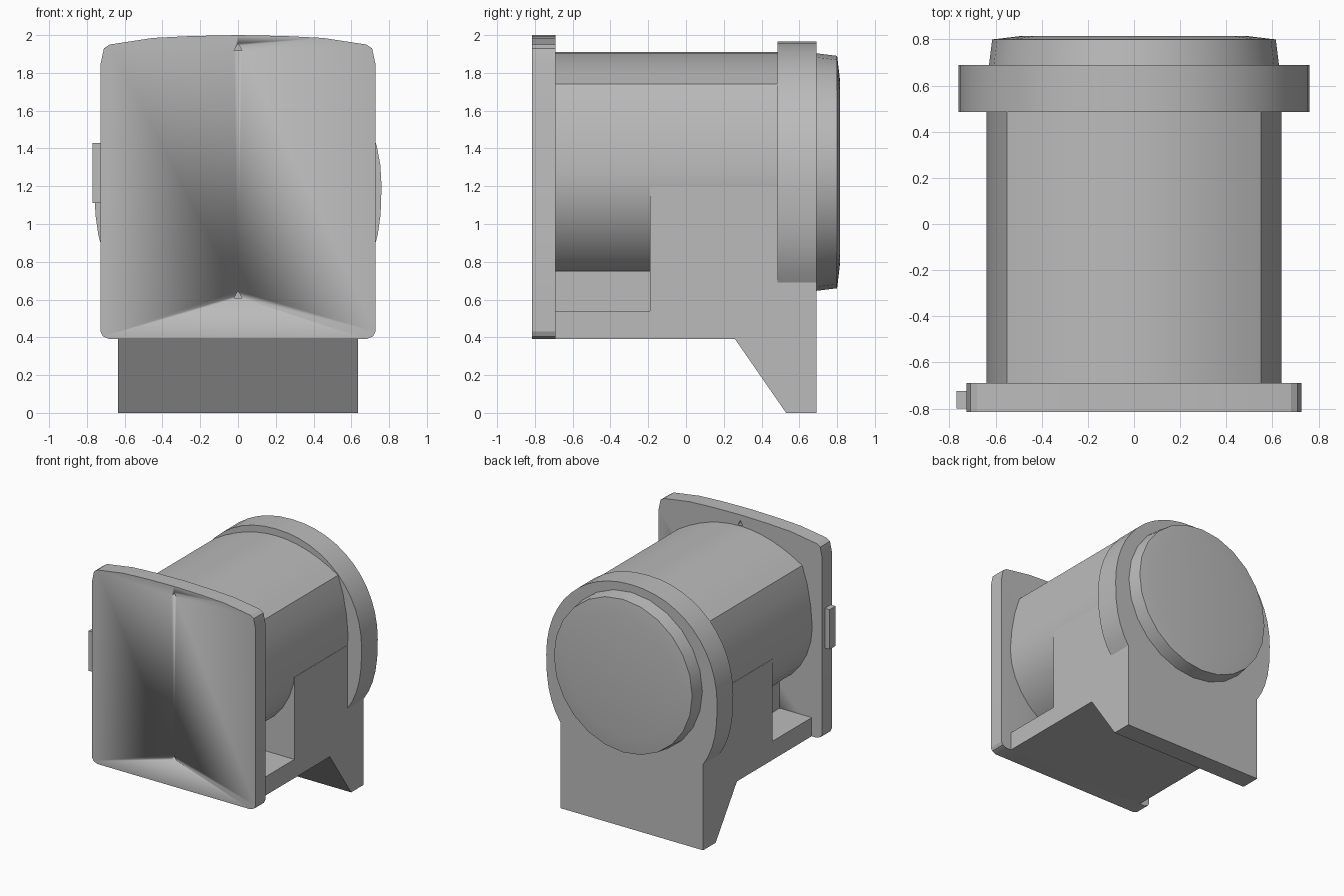
import bpy, bmesh, math
from mathutils import Vector

if "Cube" in bpy.data.objects:
    bpy.data.objects.remove(bpy.data.objects["Cube"], do_unlink=True)

grey = bpy.data.materials.new("plain grey")
grey.use_nodes = True
colour = (0.5, 0.5, 0.5, 1)
grey.diffuse_color = colour
grey.node_tree.nodes["Principled BSDF"].inputs["Base Color"].default_value = colour


def loft(name, rings, angle=25):
    """Skin a closed solid through matching rings of points, then shade it."""
    bm = bmesh.new()
    loops = [[bm.verts.new(p) for p in ring] for ring in rings]
    n = len(loops[0])
    for a, b in zip(loops, loops[1:]):
        for i in range(n):
            bm.faces.new((a[i], a[(i + 1) % n], b[(i + 1) % n], b[i]))
    bm.faces.new(loops[0])
    bm.faces.new(loops[-1])
    bmesh.ops.recalc_face_normals(bm, faces=bm.faces[:])
    mesh = bpy.data.meshes.new(name)
    bm.to_mesh(mesh)
    bm.free()
    mesh.materials.append(grey)
    obj = bpy.data.objects.new(name, mesh)
    bpy.context.collection.objects.link(obj)
    bpy.ops.object.select_all(action='DESELECT')
    obj.select_set(True)
    bpy.context.view_layer.objects.active = obj
    bpy.ops.object.shade_smooth_by_angle(angle=math.radians(angle))
    return obj


def along_y(name, outline, y0, y1):
    return loft(name, [[(x, y, z) for x, z in outline] for y in (y0, y1)])


def along_x(name, outline, x0, x1):
    return loft(name, [[(x, y, z) for y, z in outline] for x in (x0, x1)])


def box(name, x0, x1, y0, y1, z0, z1):
    return along_y(name, [(x0, z0), (x1, z0), (x1, z1), (x0, z1)], y0, y1)


def mirrored(half):
    """Complete an outline given from top centre to bottom centre on +x."""
    return half + [(-x, z) for x, z in reversed(half) if x > 0.001]


def circle(r, y, z, n=24):
    return [(r * math.sin(math.tau * i / n), y, z + r * math.cos(math.tau * i / n))
            for i in range(n)]


# Front plate with a gently arched top and clipped corners
plate = along_y("front_plate", mirrored(
    [(0, 2.0), (0.25, 1.995), (0.45, 1.985), (0.68, 1.95), (0.71, 1.93), (0.727, 1.85),
     (0.727, 0.43), (0.715, 0.405), (0.68, 0.39)]), -0.815, -0.69)

# Small triangular screw holes through the plate corners
for x in (-0.51, 0.51):
    for z in (0.62, 1.93):
        cutter = loft("hole_cutter", [circle(0.025, y, z, 3) for y in (-0.9, -0.6)])
        cutter.hide_render = True
        cutter.hide_set(True)
        cut = plate.modifiers.new("screw_hole", 'BOOLEAN')
        cut.operation = 'DIFFERENCE'
        cut.object = cutter

# Side tab on the plate
box("plate_tab", -0.77, -0.71, -0.80, -0.725, 1.11, 1.43)

# Barrel: shallow arched top, leaning sides, round underside
arch = [(0.55 * i / 6, 1.91 - 0.17 * (i / 6) ** 2) for i in range(7)]
sides = [(0.595, 1.6), (0.625, 1.44)]
under = [(0.64 * math.cos(a), 1.27 - 0.61 * math.sin(a))
         for a in (math.pi / 2 * i / 8 for i in range(9))]
along_y("barrel", mirrored(arch + sides + under), -0.70, 0.55)

# Base with a foot at the rear and an open pocket under the front of the barrel
along_x("base", [(-0.69, 0.39), (0.26, 0.39), (0.53, 0), (0.69, 0), (0.69, 1.2),
                 (-0.19, 1.2), (-0.19, 0.54), (-0.69, 0.54)], -0.635, 0.635)
box("barrel_pedestal", -0.35, 0.35, -0.70, -0.18, 0.53, 0.75)

# Rear flange: round above, fuller below where it meets the base
flange = []
for i in range(48):
    s, c = math.sin(math.tau * i / 48), math.cos(math.tau * i / 48)
    p = 2 / (2.1 if c > 0 else 2.5)
    x = math.copysign(abs(s) ** p, s) * 0.76
    z = 1.2 + math.copysign(abs(c) ** p, c) * 0.765
    flange.append((x, max(z, 0.64)))
flange = [q for q in flange if q[1] > 0.641 or abs(q[0]) > 0.6]
along_y("rear_flange", flange, 0.485, 0.69)

# Rear cap with a slightly raised centre
loft("rear_cap", [circle(r, y, 1.275) for r, y in
                  ((0.63, 0.68), (0.615, 0.80), (0.49, 0.815))], 20)
